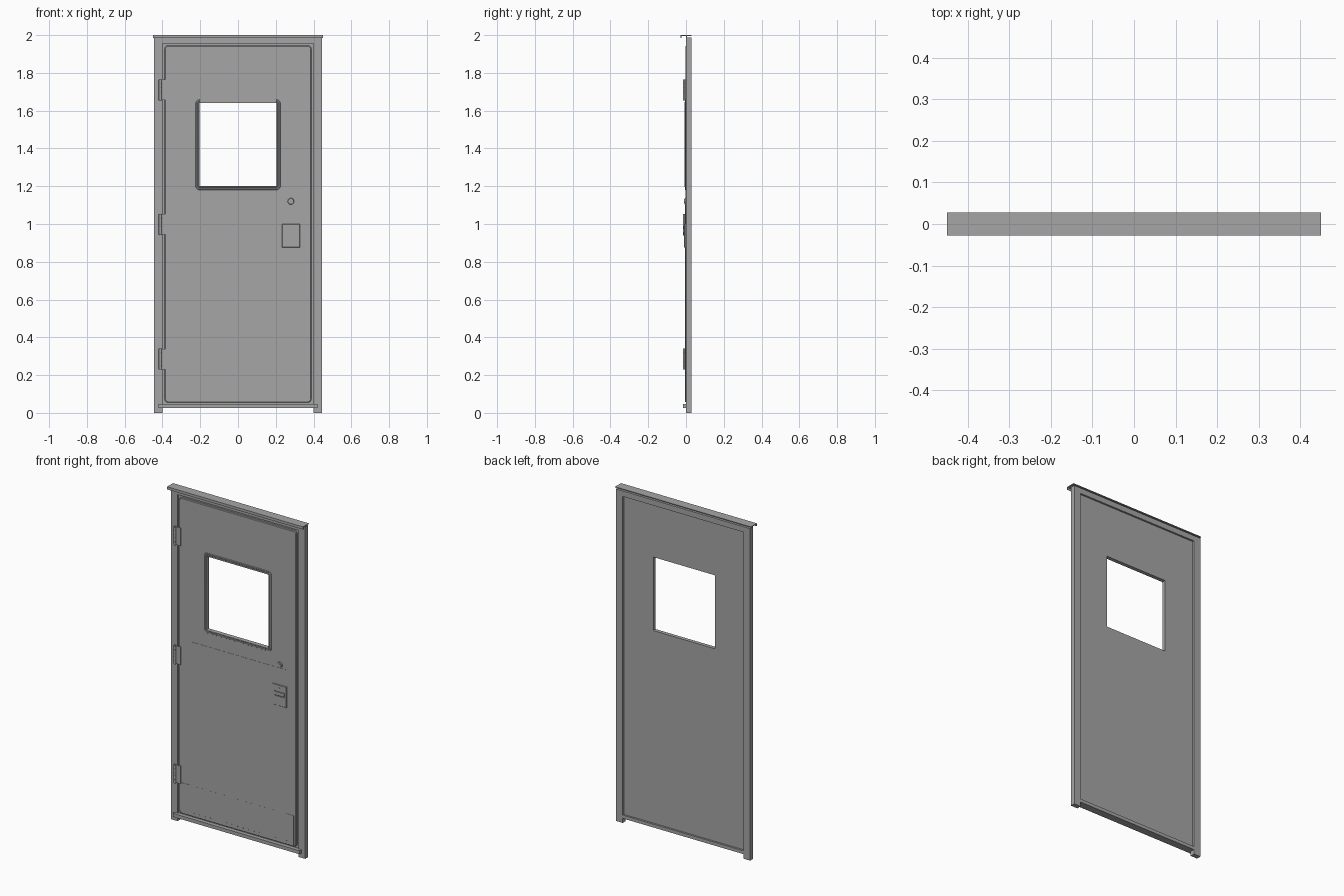
import bpy, bmesh, math
from mathutils import Matrix, Vector

if "Cube" in bpy.data.objects:
    bpy.data.objects.remove(bpy.data.objects["Cube"])

grey = bpy.data.materials.new("grey_paint")
grey.diffuse_color = (0.38, 0.38, 0.38, 1)
grey.use_nodes = True
grey.node_tree.nodes["Principled BSDF"].inputs["Base Color"].default_value = grey.diffuse_color


def finish(name, bm, smooth=False):
    bmesh.ops.recalc_face_normals(bm, faces=bm.faces[:])
    me = bpy.data.meshes.new(name)
    bm.to_mesh(me)
    bm.free()
    me.materials.append(grey)
    ob = bpy.data.objects.new(name, me)
    bpy.context.collection.objects.link(ob)
    if smooth:
        bpy.ops.object.select_all(action='DESELECT')
        ob.select_set(True)
        bpy.context.view_layer.objects.active = ob
        bpy.ops.object.shade_smooth_by_angle(angle=math.radians(35))
    return ob


def add_box(bm, x0, x1, y0, y1, z0, z1):
    m = Matrix.Translation(((x0 + x1) / 2, (y0 + y1) / 2, (z0 + z1) / 2))
    bmesh.ops.create_cube(bm, size=1, matrix=m @ Matrix.Diagonal((x1 - x0, y1 - y0, z1 - z0, 1)))


def boxes(name, *dims):
    bm = bmesh.new()
    for d in dims:
        add_box(bm, *d)
    return finish(name, bm)


def add_cyl(bm, x, y, z, r, depth, axis='Z', n=16, r2=None):
    rot = Matrix.Rotation(math.pi / 2, 4, 'X') if axis == 'Y' else Matrix()
    bmesh.ops.create_cone(bm, cap_ends=True, segments=n, radius1=r, radius2=r if r2 is None else r2,
                          depth=depth, matrix=Matrix.Translation((x, y, z)) @ rot)


def rect_loop(rect, r, y, n=6):
    """Rounded rectangle in the xz plane, n points per corner."""
    x0, x1, z0, z1 = rect
    pts = []
    for i, (cx, cz) in enumerate([(x1 - r, z1 - r), (x0 + r, z1 - r), (x0 + r, z0 + r), (x1 - r, z0 + r)]):
        for k in range(n):
            a = math.pi / 2 * (i + k / (n - 1))
            pts.append(Vector((cx + r * math.cos(a), y, cz + r * math.sin(a))))
    return pts


def loft(name, loops, closed=True):
    """Skin a series of (rect, radius, y) loops; a closed series makes a solid ring."""
    bm = bmesh.new()
    rings = [[bm.verts.new(p) for p in rect_loop(*l)] for l in loops]
    pairs = list(zip(rings, rings[1:]))
    if closed:
        pairs.append((rings[-1], rings[0]))
    for a, b in pairs:
        for i in range(len(a)):
            j = (i + 1) % len(a)
            bm.faces.new((a[i], a[j], b[j], b[i]))
    if not closed:
        bm.faces.new(rings[0])
        bm.faces.new(rings[-1])
    return finish(name, bm, True)


def grow(rect, d):
    return (rect[0] - d, rect[1] + d, rect[2] - d, rect[3] + d)


# Outer frame: jambs with feet, head and sill
boxes("door_frame",
      (-0.445, -0.40, 0, 0.028, 0, 1.988), (0.40, 0.445, 0, 0.028, 0, 1.988),
      (-0.40, 0.40, 0, 0.028, 1.955, 1.988), (-0.40, 0.40, 0, 0.028, 0.027, 0.047))

# Drip rail above the frame
boxes("drip_rail", (-0.45, 0.45, -0.028, 0.028, 1.996, 2.0),
      (-0.45, 0.45, -0.028, -0.025, 1.984, 1.996), (-0.445, 0.445, 0.0, 0.004, 1.988, 1.996))

# Threshold bar
boxes("threshold_bar", (-0.42, 0.42, -0.017, 0.0, 0.027, 0.048))

# Door core and raised front skin, both with the window opening
HOLE = (-0.205, 0.205, 1.20, 1.64)
T = 0.0005
CORE = (-0.401, 0.401, 0.046, 1.956)
loft("door_core", [(CORE, T, 0.008), (HOLE, T, 0.008), (HOLE, T, 0.017), (CORE, T, 0.017)])
LEAF = (-0.388, 0.388, 0.055, 1.945)
loft("door_front_skin", [(LEAF, 0.018, 0.009), (LEAF, 0.018, 0.0), (grow(LEAF, -0.004), 0.014, -0.003),
                         (HOLE, T, -0.003), (HOLE, T, 0.009)])

# Window trim with a shallow groove
loft("window_trim", [(grow(HOLE, d), r, y) for d, r, y in
     [(0.020, 0.024, -0.003), (0.018, 0.022, -0.006), (0.012, 0.016, -0.006), (0.010, 0.014, -0.0045),
      (0.007, 0.011, -0.0045), (0.005, 0.009, -0.007), (0.001, 0.004, -0.007), (0.0, 0.003, -0.003)]])

# Thin push panel and kick plate
boxes("push_panel", (-0.32, 0.325, -0.0042, -0.002, 0.24, 1.10))
boxes("kick_plate", (-0.372, 0.372, -0.0045, -0.002, 0.058, 0.24))

# Row of rivets on the kick plate
bm = bmesh.new()
for i in range(19):
    add_cyl(bm, -0.324 + i * 0.036, -0.005, 0.078, 0.003, 0.002, 'Y', 8)
finish("kick_plate_rivets", bm)

# Hinges: door leaf, jamb leaf and five-knuckle barrel
for name, z in (("lower_hinge", 0.285), ("middle_hinge", 0.998), ("upper_hinge", 1.71)):
    bm = bmesh.new()
    add_box(bm, -0.41, -0.375, -0.007, -0.002, z - 0.054, z + 0.054)
    add_box(bm, -0.418, -0.406, -0.007, 0.001, z - 0.054, z + 0.054)
    for k in range(5):
        add_cyl(bm, -0.412, -0.009, z + (k - 2) * 0.0216, 0.008, 0.0196)
    add_cyl(bm, -0.412, -0.009, z, 0.006, 0.112)
    finish(name, bm, True)

# Latch plate with a pocket and paddle
PLATE = (0.233, 0.328, 0.875, 1.0)
SLOT = (0.248, 0.315, 0.932, 0.962)
loft("latch_plate", [(PLATE, 0.003, -0.003), (PLATE, 0.003, -0.008), (grow(PLATE, -0.002), 0.002, -0.010),
                     (SLOT, 0.002, -0.010), (SLOT, 0.002, -0.005)], closed=False)
boxes("latch_paddle", (0.251, 0.312, -0.012, -0.005, 0.937, 0.957))

# Key cylinder on the plate and round deadbolt above it
bm = bmesh.new()
add_cyl(bm, 0.28, -0.011, 0.98, 0.006, 0.003, 'Y', 12)
finish("latch_key_cylinder", bm, True)
bm = bmesh.new()
add_cyl(bm, 0.28, -0.006, 1.12, 0.017, 0.006, 'Y', 24, 0.015)
add_cyl(bm, 0.28, -0.010, 1.12, 0.009, 0.003, 'Y', 16)
finish("deadbolt", bm, True)
